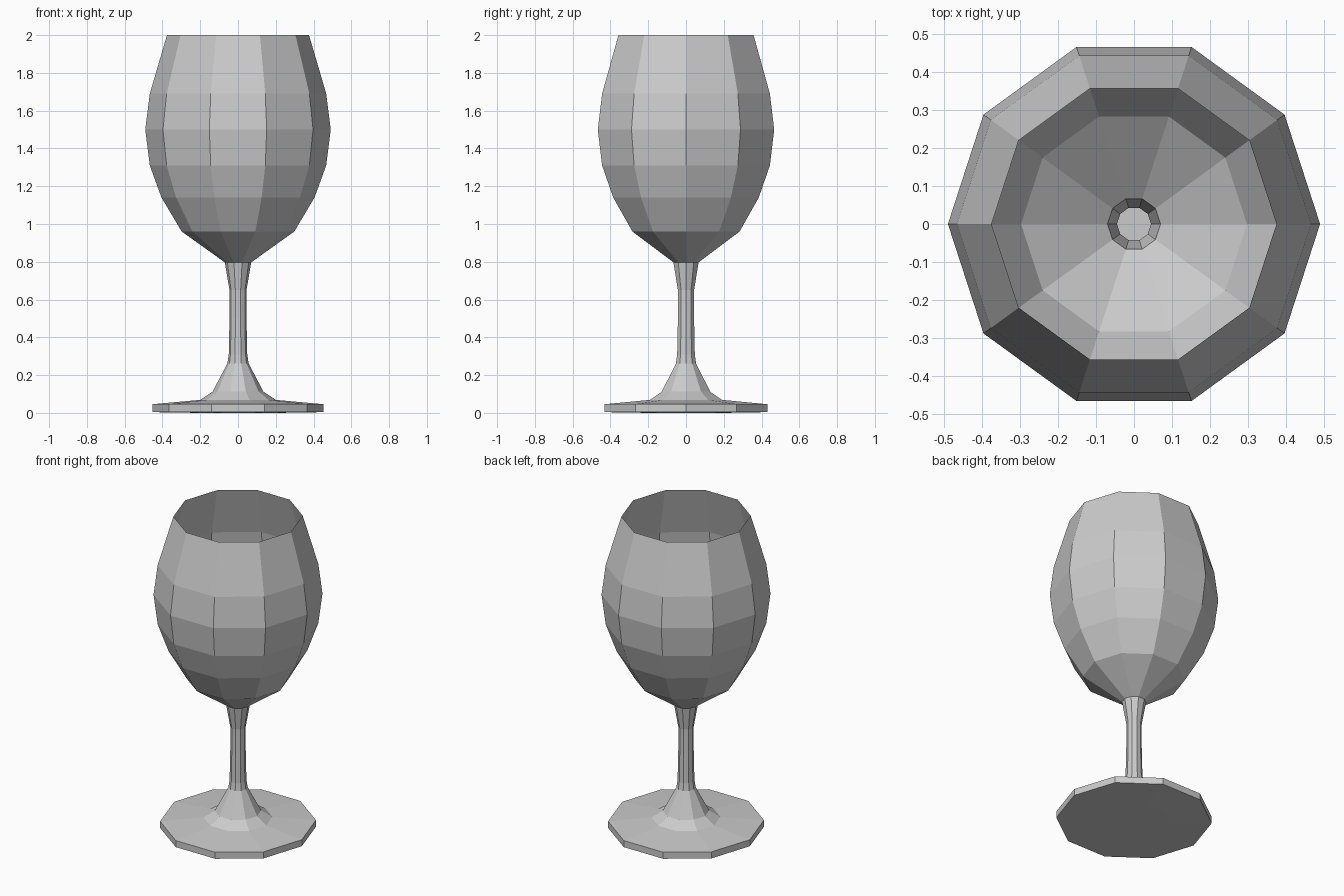
import bpy, bmesh
from math import cos, sin, tau

if "Cube" in bpy.data.objects:
    bpy.data.objects.remove(bpy.data.objects["Cube"])

SIDES = 10


def lathe(name, profile, cap_bottom=False):
    """Spin an (r, z) profile into a thin faceted shell."""
    bm = bmesh.new()
    rings = [[bm.verts.new((r * cos(tau * i / SIDES), r * sin(tau * i / SIDES), z))
              for i in range(SIDES)] for r, z in profile]
    for a, b in zip(rings, rings[1:]):
        for i in range(SIDES):
            j = (i + 1) % SIDES
            bm.faces.new((a[i], a[j], b[j], b[i]))
    if cap_bottom:
        bm.faces.new(rings[0][::-1])
    mesh = bpy.data.meshes.new(name)
    bm.to_mesh(mesh)
    bm.free()
    obj = bpy.data.objects.new(name, mesh)
    bpy.context.collection.objects.link(obj)
    return obj


# Foot: flat disc, closed underneath, sloping up to the flare
lathe("foot", [(0.21, 0), (0.453, 0.004), (0.453, 0.046), (0.2, 0.069),
               (0.135, 0.112)], cap_bottom=True)

# Stem: hollow, flared at both ends
lathe("stem", [(0.135, 0.112), (0.056, 0.262), (0.049, 0.31),
               (0.045, 0.5), (0.045, 0.65), (0.07, 0.797)])

# Bowl: open single-walled shell
lathe("bowl", [(0.07, 0.797), (0.298, 0.96), (0.405, 1.14), (0.467, 1.31),
               (0.491, 1.5), (0.467, 1.69), (0.376, 2.0)])
